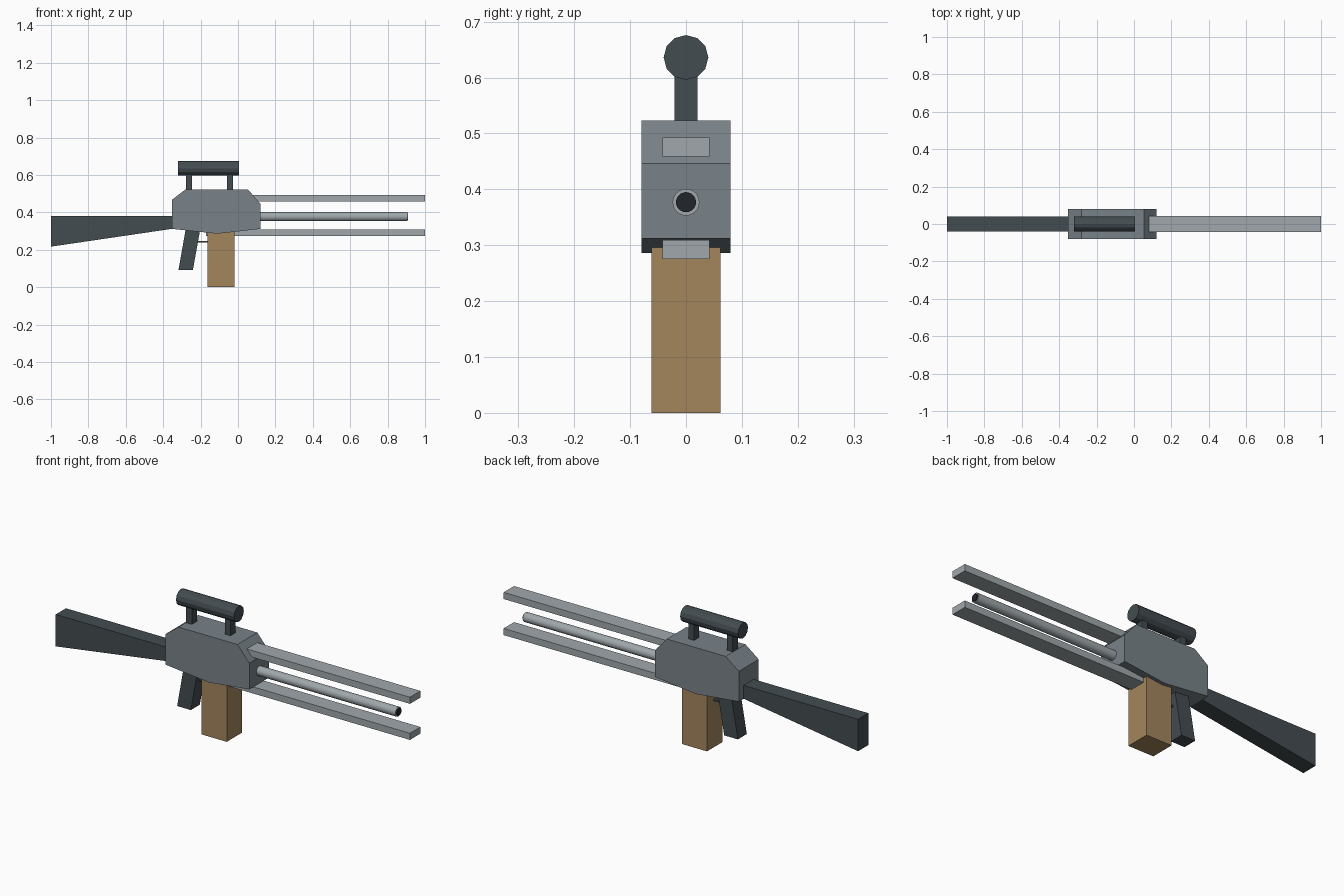
import bpy, math

if "Cube" in bpy.data.objects:
    bpy.data.objects.remove(bpy.data.objects["Cube"])


def material(name, rgb):
    m = bpy.data.materials.new(name)
    m.diffuse_color = (*rgb, 1)
    m.use_nodes = True
    m.node_tree.nodes["Principled BSDF"].inputs["Base Color"].default_value = m.diffuse_color
    return m


SLATE = material("slate", (0.19, 0.225, 0.25))
DARK = material("dark", (0.057, 0.073, 0.082))
STEEL = material("steel", (0.35, 0.39, 0.41))
TAN = material("tan", (0.37, 0.24, 0.107))
BLACK = material("black", (0.015, 0.018, 0.024))


def extrude(name, profile, half, mat):
    """Extrude an x-z outline symmetrically along y."""
    n = len(profile)
    verts = [(x, y, z) for y in (-half, half) for x, z in profile]
    faces = [list(range(n)), list(range(2 * n - 1, n - 1, -1))]
    faces += [(i, i + n, (i + 1) % n + n, (i + 1) % n) for i in range(n)]
    mesh = bpy.data.meshes.new(name)
    mesh.from_pydata(verts, [], faces)
    mesh.materials.append(mat)
    ob = bpy.data.objects.new(name, mesh)
    bpy.context.collection.objects.link(ob)
    return ob


def block(name, x0, x1, z0, z1, half, mat):
    return extrude(name, [(x0, z0), (x1, z0), (x1, z1), (x0, z1)], half, mat)


def rod(name, x0, x1, z, r, sides, mat, smooth=False):
    bpy.ops.mesh.primitive_cylinder_add(
        vertices=sides, radius=r, depth=x1 - x0,
        location=((x0 + x1) / 2, 0, z), rotation=(0, math.pi / 2, 0))
    ob = bpy.context.object
    ob.name = name
    ob.data.materials.append(mat)
    if smooth:
        bpy.ops.object.shade_smooth_by_angle()
    return ob


# Receiver and stock
extrude("body", [(-0.354, 0.312), (-0.11, 0.286), (0.12, 0.312), (0.12, 0.446),
                 (0.053, 0.523), (-0.28, 0.523), (-0.354, 0.467)], 0.08, SLATE)
extrude("stock", [(-1, 0.217), (-0.34, 0.314), (-0.34, 0.38), (-1, 0.38)], 0.041, DARK)

# Grip, trigger and magazine
extrude("grip", [(-0.318, 0.093), (-0.241, 0.093), (-0.2, 0.32), (-0.278, 0.32)],
        0.036, DARK)
block("trigger", -0.23, -0.15, 0.238, 0.246, 0.01, DARK)
block("magazine", -0.162, -0.02, 0, 0.31, 0.062, TAN)

# Rails above and below the barrel
block("upper_rail", -0.17, 1, 0.459, 0.493, 0.042, STEEL)
block("lower_rail", -0.17, 1, 0.275, 0.309, 0.042, STEEL)

# Barrel with dark bore
rod("barrel", 0.05, 0.905, 0.377, 0.024, 24, STEEL, True)
rod("bore", 0.85, 0.91, 0.377, 0.018, 24, BLACK, True)

# Scope on two mounts
rod("scope", -0.322, 0.005, 0.636, 0.04, 12, DARK)
for i, x in enumerate((-0.278, -0.06)):
    block(f"scope_mount_{i + 1}", x, x + 0.032, 0.51, 0.62, 0.021, DARK)
